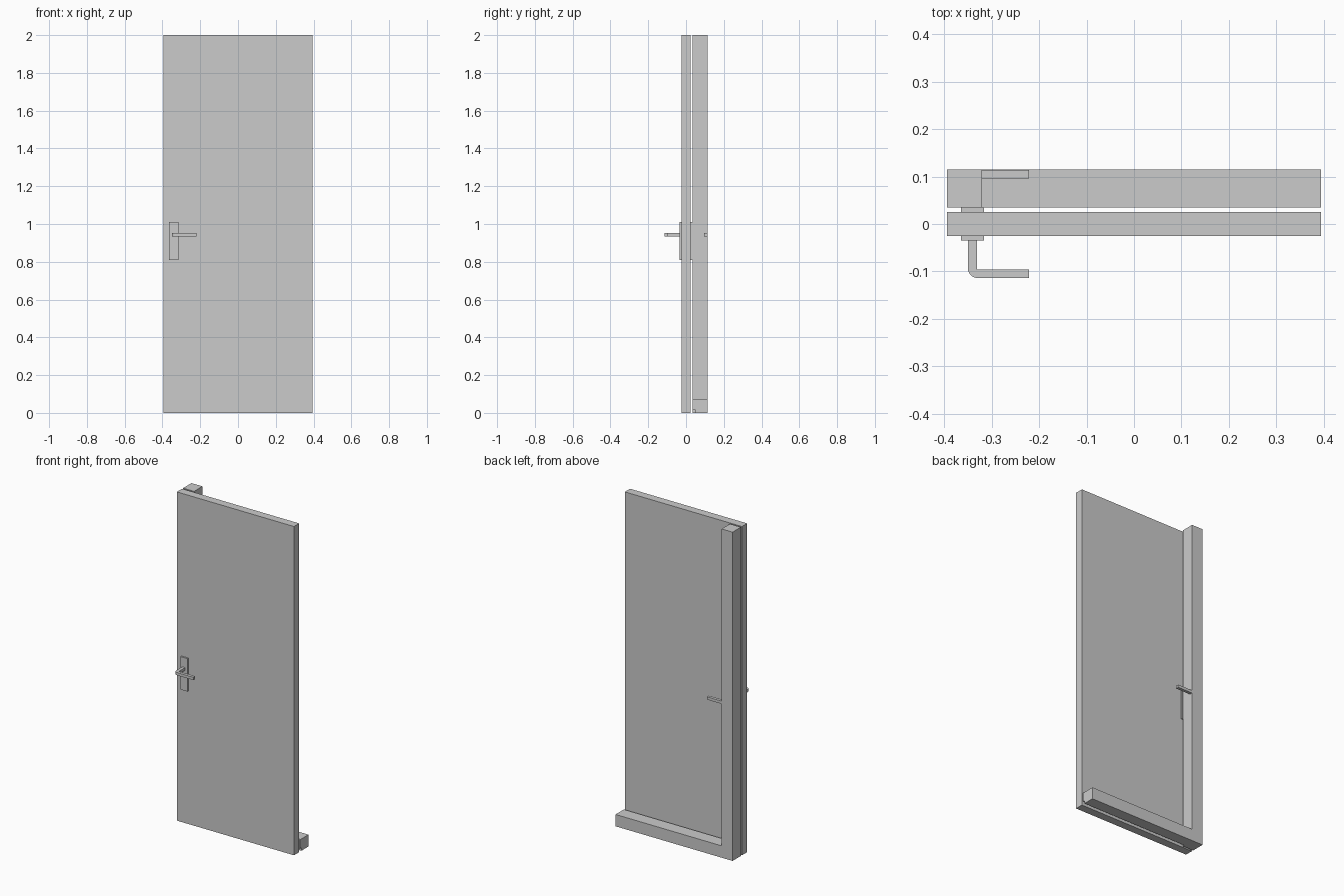
import bpy, bmesh, math

if "Cube" in bpy.data.objects:
    bpy.data.objects.remove(bpy.data.objects["Cube"])

def prism(name, pts, axis, lo, hi):
    """Extrude a 2D profile along x (pts = y,z) or z (pts = x,y)."""
    bm = bmesh.new()
    vs = [bm.verts.new((lo, a, b) if axis == 'x' else (a, b, lo)) for a, b in pts]
    face = bm.faces.new(vs)
    ext = bmesh.ops.extrude_face_region(bm, geom=[face])
    step = (hi - lo, 0, 0) if axis == 'x' else (0, 0, hi - lo)
    bmesh.ops.translate(bm, vec=step,
                        verts=[g for g in ext['geom'] if isinstance(g, bmesh.types.BMVert)])
    bmesh.ops.recalc_face_normals(bm, faces=bm.faces)
    me = bpy.data.meshes.new(name)
    bm.to_mesh(me)
    bm.free()
    ob = bpy.data.objects.new(name, me)
    bpy.context.collection.objects.link(ob)
    return ob

def box(name, x0, x1, y0, y1, z0, z1):
    return prism(name, [(x0, y0), (x1, y0), (x1, y1), (x0, y1)], 'z', z0, z1)

W = 0.394

# Door leaf
box("door_leaf", -W, W, -0.025, 0.025, 0, 2)

# Frame post behind the handle side
box("frame_post", -W, -0.32, 0.035, 0.115, 0, 2)

# Bottom rail with a small rebate along its lower front edge
prism("bottom_rail", [(0.047, 0), (0.115, 0), (0.115, 0.072), (0.035, 0.072),
                      (0.035, 0.018), (0.047, 0.018)], 'x', -0.32, W)

# Lever outline: shank, rounded outer elbow, arm
R = 0.021
lever = [(-0.331, -0.034), (-0.350, -0.034)]
for i in range(9):
    a = math.pi + i * math.pi / 16
    lever.append((-0.350 + R + R * math.cos(a), -0.114 + R + R * math.sin(a)))
lever += [(-0.221, -0.114), (-0.221, -0.096), (-0.331, -0.096)]

# Plates and levers on both sides of the leaf
for side, s in (("front", 1), ("back", -1)):
    y0, y1 = sorted((-0.035 * s, -0.025 * s))
    box(side + "_handle_plate", -0.364, -0.316, y0, y1, 0.81, 1.01)
    prism(side + "_lever", [(x, y * s) for x, y in lever], 'z', 0.935, 0.952)
